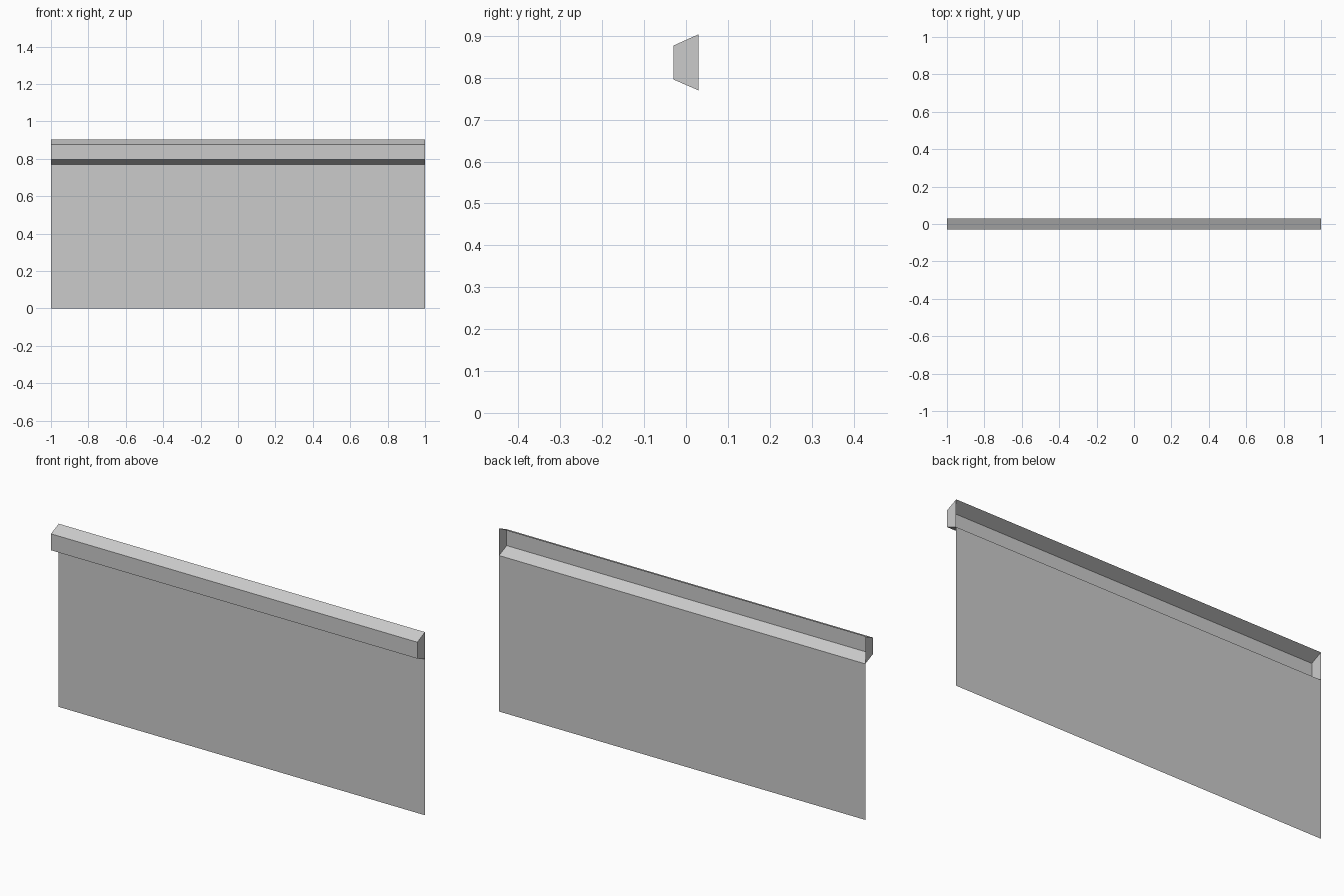
import bpy, bmesh

cube = bpy.data.objects.get("Cube")
if cube:
    bpy.data.objects.remove(cube, do_unlink=True)

# Single grey finish
GREY = (0.6, 0.6, 0.6, 1.0)
grey = bpy.data.materials.new("plain grey")
grey.use_nodes = True
grey.diffuse_color = GREY
grey.node_tree.nodes["Principled BSDF"].inputs["Base Color"].default_value = GREY

HALF_WIDTH = 1.0
BACK, FRONT = 0.03, -0.03
RAIL_BOTTOM, RAIL_TOP = 0.77, 0.904


def sweep_sheet(name, profile, capped=False):
    """Sweep an open (y, z) profile along x as a thin sheet, optionally closing its ends."""
    bm = bmesh.new()
    right, left = [[bm.verts.new((x, y, z)) for y, z in profile]
                   for x in (-HALF_WIDTH, HALF_WIDTH)]
    for i in range(len(profile) - 1):
        bm.faces.new((right[i], right[i + 1], left[i + 1], left[i]))
    if capped:
        bm.faces.new(right[::-1])
        bm.faces.new(left)
    mesh = bpy.data.meshes.new(name)
    bm.to_mesh(mesh)
    bm.free()
    mesh.materials.append(grey)
    obj = bpy.data.objects.new(name, mesh)
    bpy.context.collection.objects.link(obj)
    return obj


# Flat sheet hanging below the rail
sweep_sheet("panel", [(BACK, RAIL_BOTTOM), (BACK, 0.0)])

# Tapered rail with closed ends and an open back
sweep_sheet("top_rail", [(BACK, RAIL_TOP), (FRONT, 0.877),
                         (FRONT, 0.796), (BACK, RAIL_BOTTOM)], capped=True)
